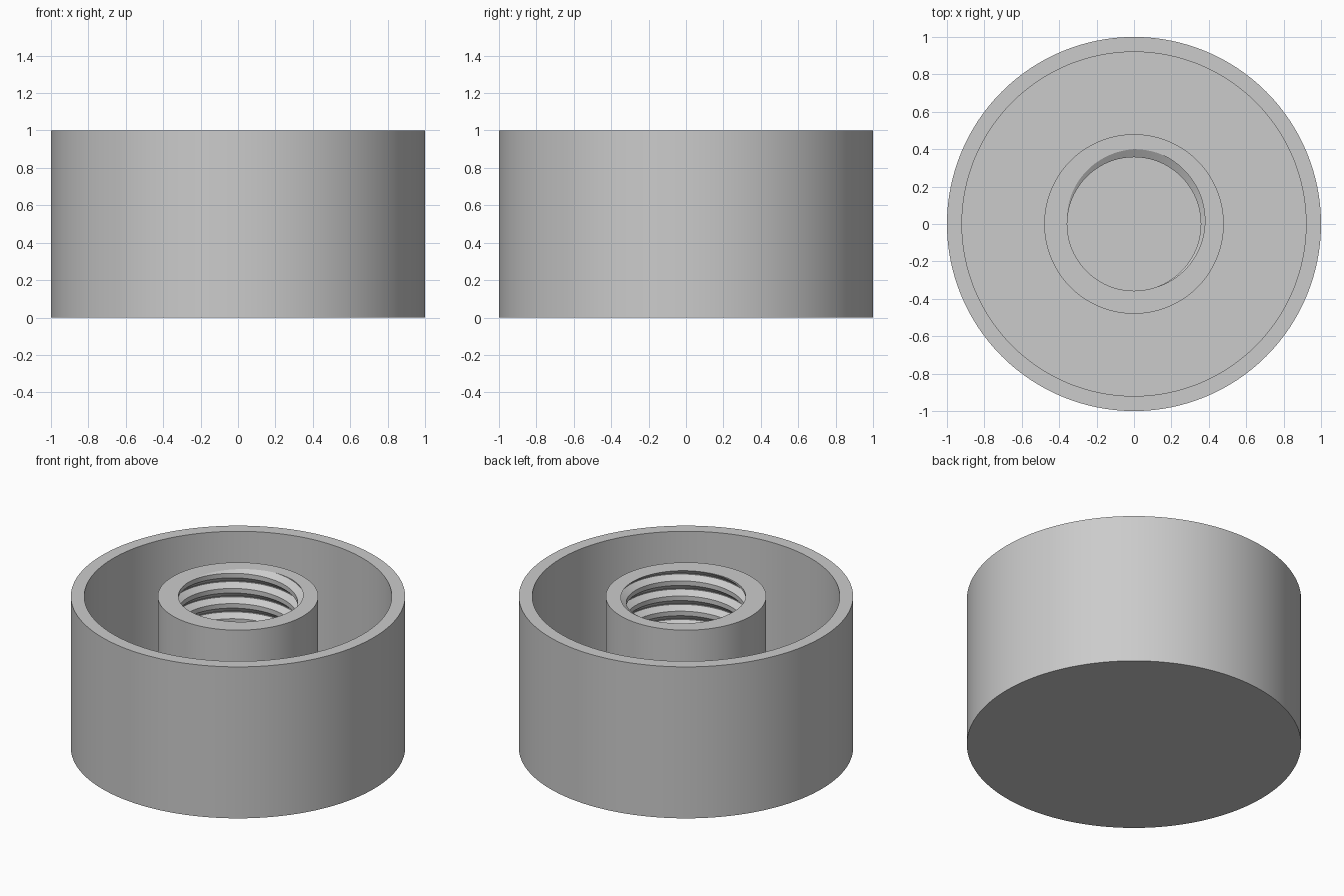
import bpy
import bmesh
from math import cos, sin, pi, radians, floor

cube = bpy.data.objects.get("Cube")
if cube:
    bpy.data.objects.remove(cube, do_unlink=True)

SEGMENTS = 128
HEIGHT, BASE = 1.0, 0.08
PITCH, MINOR, MAJOR = 0.1, 0.357, 0.4
START = radians(80)          # angle where the groove meets the hub top

grey = bpy.data.materials.new("plain grey")
grey.use_nodes = True
grey.diffuse_color = (0.6, 0.6, 0.6, 1)
grey.node_tree.nodes["Principled BSDF"].inputs["Base Color"].default_value = (0.6, 0.6, 0.6, 1)


def lathe(name, section):
    """Sweep section(angle) -> [(radius, z), ...] around the z axis."""
    bm = bmesh.new()
    columns = []
    for i in range(SEGMENTS + 1):
        a = 2 * pi * i / SEGMENTS
        columns.append([bm.verts.new((r * cos(a), r * sin(a), z)) for r, z in section(a)])
    for left, right in zip(columns, columns[1:]):
        for j in range(len(left) - 1):
            bm.faces.new((left[j], right[j], right[j + 1], left[j + 1]))
    bmesh.ops.remove_doubles(bm, verts=bm.verts[:], dist=0.00005)
    bmesh.ops.dissolve_degenerate(bm, edges=bm.edges[:], dist=0.00001)
    bmesh.ops.recalc_face_normals(bm, faces=bm.faces[:])
    mesh = bpy.data.meshes.new(name)
    bm.to_mesh(mesh)
    bm.free()
    mesh.materials.append(grey)
    obj = bpy.data.objects.new(name, mesh)
    bpy.context.collection.objects.link(obj)
    bpy.ops.object.select_all(action='DESELECT')
    obj.select_set(True)
    bpy.context.view_layer.objects.active = obj
    bpy.ops.object.shade_smooth_by_angle(angle=radians(30))
    return obj


# Thread profile over one pitch: (phase, radius)
GROOVE = [(-0.28, MINOR), (-0.03, MAJOR), (0.03, MAJOR), (0.42, MINOR), (0.72, MINOR)]


def groove_radius(phase):
    u = (phase + 0.28) - floor(phase + 0.28) - 0.28
    for (u0, r0), (u1, r1) in zip(GROOVE, GROOVE[1:]):
        if u <= u1:
            return r0 + (r1 - r0) * (u - u0) / (u1 - u0)
    return MINOR


def hub_section(a):
    turn = (a - START) / (2 * pi)
    points = [(0.48, BASE)]
    for k in range(-11, 2):
        for u, _ in GROOVE[:-1]:
            z = min(max(HEIGHT + PITCH * (k + u + turn), BASE), HEIGHT)
            points.append((groove_radius((z - HEIGHT) / PITCH - turn), z))
    return points + [(0.48, HEIGHT), (0.48, BASE)]


# Outer cup: closed base, thin wall and inner floor
lathe("outer_cup", lambda a: [(0, 0), (1, 0), (1, HEIGHT), (0.92, HEIGHT),
                              (0.92, BASE), (0, BASE)])

# Central hub with an internal screw thread
lathe("threaded_hub", hub_section)
